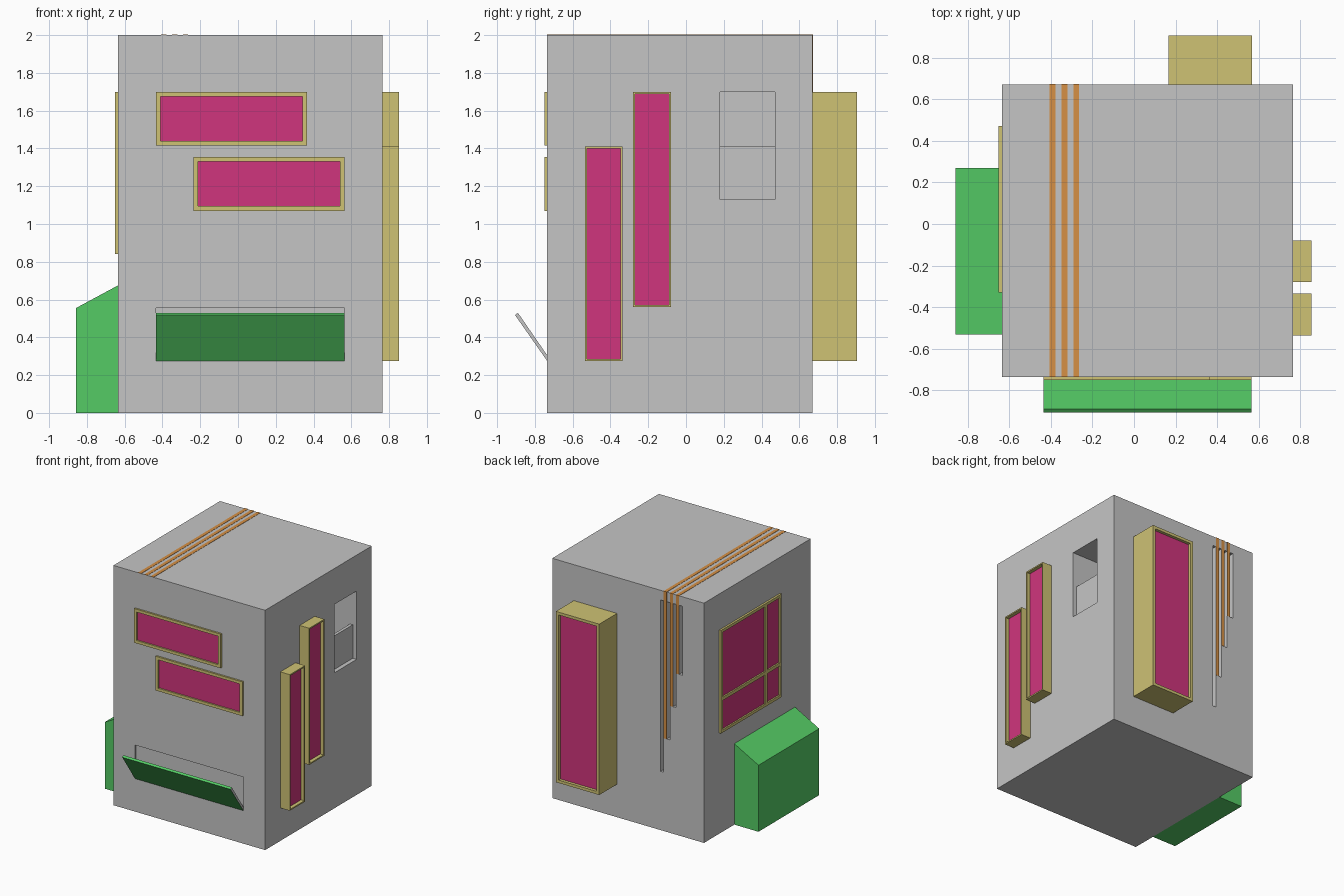
import bpy, bmesh

if "Cube" in bpy.data.objects:
    bpy.data.objects.remove(bpy.data.objects["Cube"])


def material(name, rgb):
    m = bpy.data.materials.new(name)
    m.diffuse_color = (*rgb, 1)
    m.use_nodes = True
    m.node_tree.nodes["Principled BSDF"].inputs["Base Color"].default_value = m.diffuse_color
    return m


GREY = material("grey_wall", (0.56, 0.56, 0.56))
GREEN = material("green", (0.09, 0.60, 0.13))
SAND = material("sand_frame", (0.62, 0.54, 0.175))
PINK = material("magenta_glass", (0.63, 0.036, 0.205))
ORANGE = material("orange_stripe", (0.67, 0.28, 0.06))

X0, X1, Y0, Y1 = -0.635, 0.765, -0.735, 0.67


def add_box(bm, lo, hi, mat=0):
    """Axis-aligned block between two corners."""
    before = set(bm.faces)
    vs = bmesh.ops.create_cube(bm, size=1)["verts"]
    for v in vs:
        for i in range(3):
            v.co[i] = max(lo[i], hi[i]) if v.co[i] > 0 else min(lo[i], hi[i])
    for f in set(bm.faces) - before:
        f.material_index = mat


def finish(bm, name, mats):
    bmesh.ops.recalc_face_normals(bm, faces=bm.faces[:])
    me = bpy.data.meshes.new(name)
    bm.to_mesh(me)
    bm.free()
    for m in mats:
        me.materials.append(m)
    ob = bpy.data.objects.new(name, me)
    bpy.context.collection.objects.link(ob)
    return ob


def boxes(name, items, mat):
    bm = bmesh.new()
    for lo, hi in items:
        add_box(bm, lo, hi)
    return finish(bm, name, [mat])


def extrude_x_or_y(name, pts, axis, a, b, mats):
    """Prism: the profile pts lie in the plane across the axis."""
    bm = bmesh.new()
    place = (lambda p, t: (t, p[0], p[1])) if axis == "x" else (lambda p, t: (p[0], t, p[1]))
    r0 = [bm.verts.new(place(p, a)) for p in pts]
    r1 = [bm.verts.new(place(p, b)) for p in pts]
    bm.faces.new(r0)
    bm.faces.new(r1)
    n = len(pts)
    for i in range(n):
        bm.faces.new((r0[i], r0[(i + 1) % n], r1[(i + 1) % n], r1[i]))
    bm.normal_update()
    for f in bm.faces:
        if len(mats) > 1 and abs(f.normal.x) > 0.5:
            f.material_index = 1
    return finish(bm, name, mats)


def window(name, axis, u0, u1, z0, z1, wall, out, f, depth, bars=()):
    """Framed window standing out of a wall; glass set back by depth."""
    bm = bmesh.new()

    def put(ua, ub, za, zb, na, nb, mat):
        if axis == "y":
            add_box(bm, (ua, na, za), (ub, nb, zb), mat)
        else:
            add_box(bm, (na, ua, za), (nb, ub, zb), mat)

    s = 1 if out > wall else -1
    put(u0, u0 + f, z0, z1, wall, out, 0)
    put(u1 - f, u1, z0, z1, wall, out, 0)
    put(u0 + f, u1 - f, z0, z0 + f, wall, out, 0)
    put(u0 + f, u1 - f, z1 - f, z1, wall, out, 0)
    put(u0 + f, u1 - f, z0 + f, z1 - f, wall, out - s * depth, 1)
    for ua, ub, za, zb in bars:
        put(ua, ub, za, zb, wall, out, 0)
    return finish(bm, name, [SAND, PINK])


# main block, with the slots, side opening and front recess cut in
body = boxes("body", [((X0, Y0, 0), (X1, Y1, 2))], GREY)
S = 0.0286
SLOT_X = -0.435
slot_z = [1.345, 1.06, 0.775, 0.49]
cuts = [((SLOT_X + 2 * i * S, Y1 - 0.06, z), (SLOT_X + (2 * i + 1) * S, Y1 + 0.1, 1.92))
        for i, z in enumerate(slot_z)]
cuts.append(((X1 - 0.4, 0.18, 1.13), (X1 + 0.1, 0.47, 1.70)))
cuts.append(((-0.435, Y0 - 0.1, 0.275), (0.565, Y0 + 0.01, 0.555)))
cutter = boxes("cutter", cuts, GREY)
cutter.hide_render = True
mod = body.modifiers.new("cut", "BOOLEAN")
mod.operation = "DIFFERENCE"
mod.solver = "EXACT"
mod.object = cutter
bpy.context.view_layer.objects.active = body
bpy.ops.object.modifier_apply(modifier="cut")
bpy.data.objects.remove(cutter)

# lower panel inside the side opening
boxes("side_panel", [((X1 - 0.06, 0.18, 1.13), (X1 - 0.035, 0.47, 1.41))], GREY)

# painted stripes over the roof and down the back between the slots
stripes = []
for i in range(3):
    a = SLOT_X + (2 * i + 1) * S
    stripes.append(((a, Y0, 2), (a + S, Y1 + 0.002, 2.002)))
    stripes.append(((a, Y1, slot_z[i]), (a + S, Y1 + 0.002, 2)))
boxes("orange_stripes", stripes, ORANGE)

# front windows
window("front_window_upper", "y", -0.435, 0.365, 1.415, 1.70, Y0, -0.75, 0.024, 0.012)
window("front_window_lower", "y", -0.235, 0.565, 1.07, 1.355, Y0, -0.75, 0.024, 0.012)

# tall bay windows on the right and the back
window("right_bay_front", "x", -0.535, -0.335, 0.275, 1.41, X1, 0.853, 0.011, 0.03)
window("right_bay_rear", "x", -0.28, -0.08, 0.56, 1.70, X1, 0.853, 0.011, 0.03)
window("back_bay", "y", 0.167, 0.567, 0.275, 1.70, Y1, 0.905, 0.024, 0.025)

# left window with two glazing bars
window("left_window", "x", -0.33, 0.47, 0.84, 1.70, X0, -0.652, 0.024, 0.012,
       [(-0.14, -0.112, 0.864, 1.676), (-0.306, 0.446, 1.107, 1.135)])

# tilted flap at the front
extrude_x_or_y("front_flap", [(Y0, 0.275), (-0.905, 0.518), (-0.89, 0.53), (Y0, 0.305)],
               "x", -0.435, 0.565, [GREEN, GREY])

# sloped lean-to on the left
extrude_x_or_y("left_lean_to", [(X0, 0), (X0, 0.675), (-0.858, 0.555), (-0.858, 0)],
               "y", -0.53, 0.27, [GREEN])
